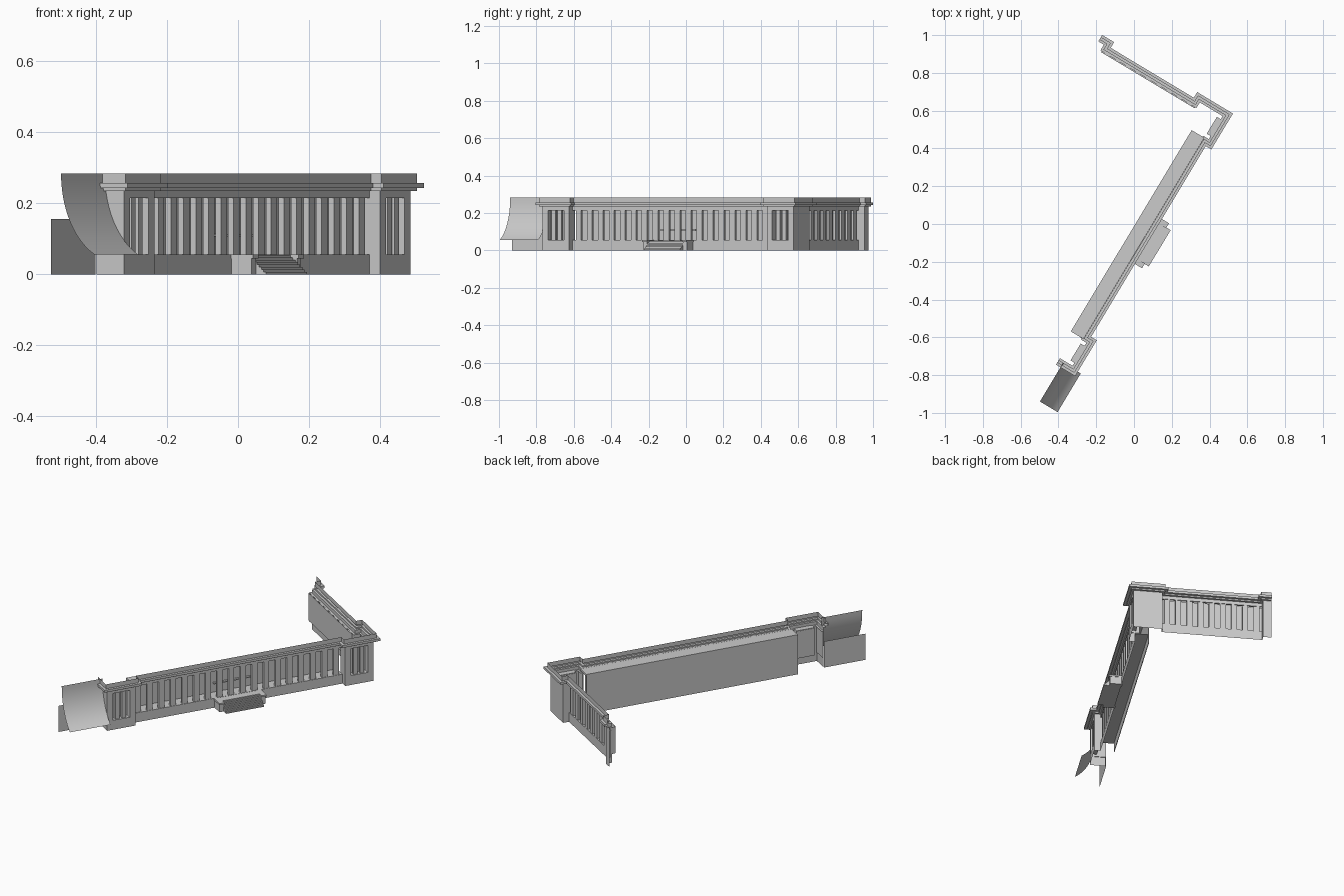
import bpy, bmesh, math
from mathutils import Vector

if "Cube" in bpy.data.objects:
    bpy.data.objects.remove(bpy.data.objects["Cube"])

A = math.radians(59)
C, S = math.cos(A), math.sin(A)


def world(u, v, z):
    # u runs along the main front, v points outwards from it
    return Vector((C * u + S * v, S * u - C * v, z))


def finish(name, bm, recalc=True):
    if recalc:
        bmesh.ops.recalc_face_normals(bm, faces=bm.faces)
    me = bpy.data.meshes.new(name)
    bm.to_mesh(me)
    bm.free()
    ob = bpy.data.objects.new(name, me)
    bpy.context.collection.objects.link(ob)
    return ob


def add_box(bm, u0, u1, v0, v1, z0, z1):
    a = [bm.verts.new(world(u, v, z)) for z in (z0, z1)
         for u, v in ((u0, v0), (u1, v0), (u1, v1), (u0, v1))]
    for f in ((0, 1, 2, 3), (4, 5, 6, 7), (0, 1, 5, 4), (1, 2, 6, 5), (2, 3, 7, 6), (3, 0, 4, 7)):
        bm.faces.new([a[i] for i in f])


def boxes(name, items):
    bm = bmesh.new()
    for b in items:
        add_box(bm, *b)
    return finish(name, bm)


# Plan line of the outer wall: left end, front with two pavilions, side wing
PATH = [(-.823, .03), (-.823, .12), (-.657, .12), (-.657, .085), (.577, .085), (.577, .12),
        (.743, .12), (.743, -.045), (.708, -.045), (.708, -.614), (.743, -.614), (.743, -.66)]


def sweep(name, profile):
    """Mitred open-shell sweep of an (outward offset, z) profile along PATH."""
    pts = [Vector(p) for p in PATH]
    dirs = [(b - a).normalized() for a, b in zip(pts, pts[1:])]
    nor = [Vector((-d.y, d.x)) for d in dirs]
    bm = bmesh.new()
    rings = []
    for i, p in enumerate(pts):
        m = nor[i] if i == 0 else nor[-1] if i == len(pts) - 1 else nor[i - 1] + nor[i]
        rings.append([bm.verts.new(world(*(p + m * o), z)) for o, z in profile])
    for a, b in zip(rings, rings[1:]):
        for j in range(len(profile) - 1):
            bm.faces.new((a[j], b[j], b[j + 1], a[j + 1]))
    return finish(name, bm, False)


FLOOR, HEAD, T = .055, .215, .004

# Plinth, and frieze + cornice + parapet
sweep("plinth", [(0, 0), (0, FLOOR)])
sweep("entablature", [(-.012, HEAD), (0, HEAD), (0, .235), (.013, .235), (.013, .243), (.028, .243),
                      (.028, .257), (.013, .257), (.013, .283)])

# Porch floor, rear wall, ceiling and door lintel
boxes("porch_floor", [(-.657, .577, .01, .084, .052, FLOOR)])
boxes("porch_rear_wall", [(-.66, .583, .006, .009, 0, .235)])
boxes("porch_ceiling", [(-.66, .583, .006, .084, .222, .235)])
boxes("door_lintel", [(-.15, .069, .009, .022, .106, .113)])

# Main colonnade
N = 18
step = 1.234 / N
boxes("main_columns", [(-.657 + step * (i + .5) - .016, -.657 + step * (i + .5) + .016, .063, .081, FLOOR, .222)
                       for i in range(N)])

# Pavilions: wall faces, recessed window box, slim window columns (mirrored about u = -0.04)
MID = -.04
walls, recess, mullions = [], [], []
for s in (1, -1):
    def m(a, b):
        return sorted((MID + s * (a - MID), MID + s * (b - MID)))
    walls += [(*m(.577, .61), .12 - T, .12, FLOOR, HEAD), (*m(.71, .743), .12 - T, .12, FLOOR, HEAD),
              (*m(.577, .577 + T), .06, .12, FLOOR, HEAD)]
    recess += [(*m(.61, .71), .084, .086, FLOOR, HEAD), (*m(.61, .71), .086, .119, .053, FLOOR),
               (*m(.61, .71), .086, .119, HEAD, .218),
               (*m(.608, .61), .084, .118, .053, .218), (*m(.71, .712), .084, .118, .053, .218)]
    mullions += [(*m(c - .012, c + .012), .097, .113, FLOOR, HEAD) for c in (.641, .679)]
walls += [(.743 - T, .743, -.045, .119, FLOOR, HEAD), (-.823, -.823 + T, .03, .119, FLOOR, HEAD)]
boxes("pavilion_walls", walls)
boxes("pavilion_window_recesses", recess)
boxes("pavilion_window_columns", mullions)

# Side wing: backing wall, columns and end pier
boxes("wing_rear_wall", [(.69, .692, -.614, -.045, FLOOR, HEAD)])
boxes("wing_ledge", [(.69, .707, -.614, -.045, .052, FLOOR)])
wing = 9
ws = .569 / wing
boxes("wing_columns", [(.692, .705, -.045 - ws * (i + .5) - .016, -.045 - ws * (i + .5) + .016, FLOOR, HEAD)
                       for i in range(wing)])
boxes("wing_end_pier", [(.743 - T, .743, -.66, -.614, FLOOR, HEAD), (.69, .743, -.614 - T, -.614, FLOOR, HEAD),
                        (.69, .743, -.045, -.045 + T, FLOOR, HEAD)])

# Entrance stairs with cheek blocks
boxes("stairs", [(-.152, .072, .085, .183 - i * .0075, i * .0068, (i + 1) * .0068) for i in range(8)])
boxes("stair_cheeks", [(u, u + .024, .08, .15, 0, .045) for u in (-.176, .072)])
boxes("stair_cheek_caps", [(u, u + .03, .08, .157, .045, FLOOR) for u in (-.179, .069)])

# Curved sheet and low wall at the left end
bm = bmesh.new()
prev = None
K, E = 12, math.radians(66)
for i in range(K + 1):
    t = E * i / K
    v = .057 + .109 * (1 - math.cos(t)) / (1 - math.cos(E))
    z = .283 - .227 * math.sin(t) / math.sin(E)
    row = [bm.verts.new(world(u, v, z)) for u in (-1.062, -.823)]
    if prev:
        bm.faces.new((prev[0], row[0], row[1], prev[1]))
    prev = row
sheet = finish("curved_end_sheet", bm, False)
for p in sheet.data.polygons:
    p.use_smooth = True
bm = bmesh.new()
bm.faces.new([bm.verts.new(world(u, .027, z)) for u, z in ((-1.068, 0), (-.823, 0), (-.823, .155), (-1.068, .155))])
finish("low_end_wall", bm, False)
